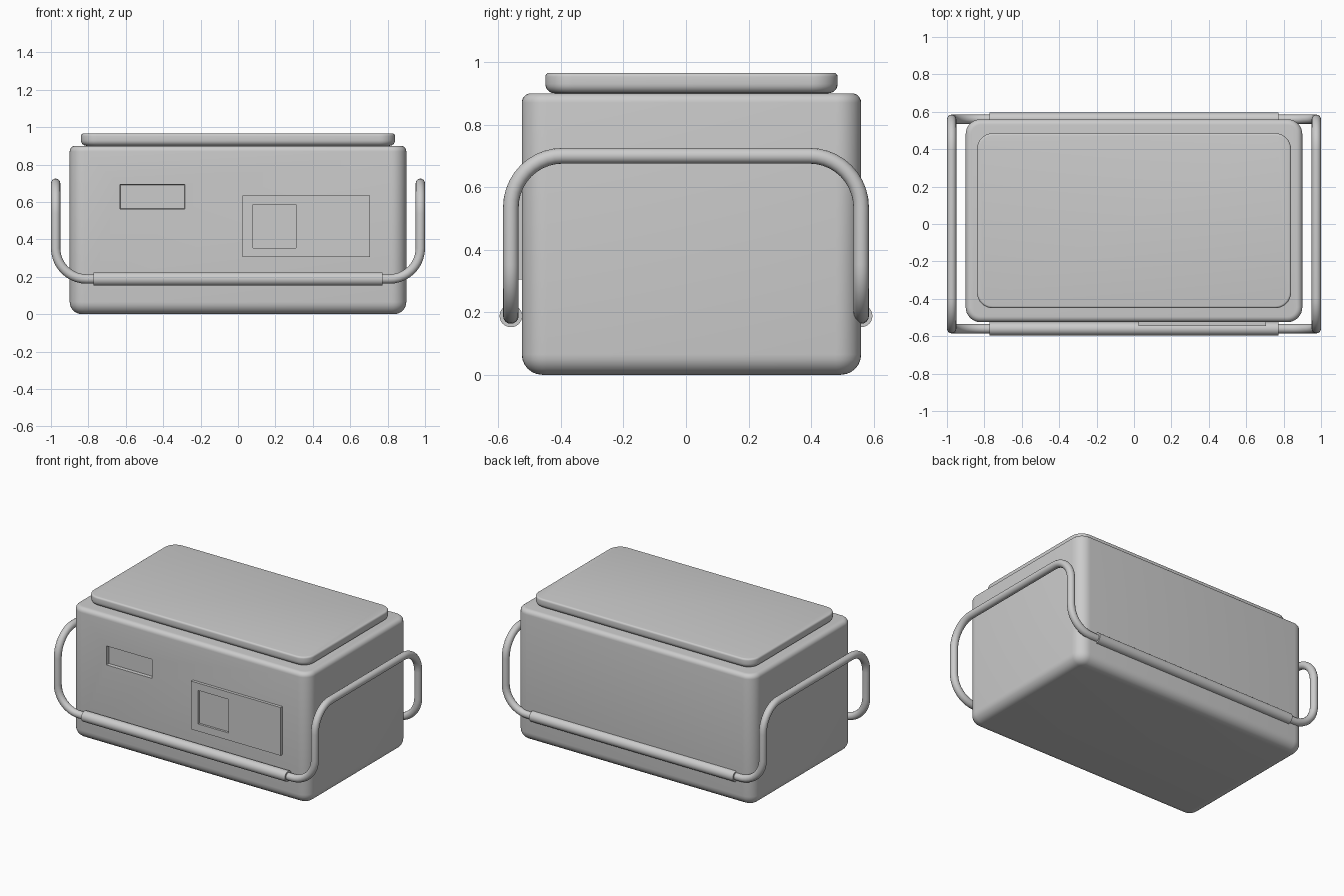
import bpy, bmesh, math
from mathutils import Vector

if "Cube" in bpy.data.objects:
    bpy.data.objects.remove(bpy.data.objects["Cube"])


def finish(bm, name, smooth=True):
    bmesh.ops.recalc_face_normals(bm, faces=bm.faces)
    mesh = bpy.data.meshes.new(name)
    bm.to_mesh(mesh)
    bm.free()
    obj = bpy.data.objects.new(name, mesh)
    bpy.context.collection.objects.link(obj)
    if smooth:
        shade(obj)
    return obj


def select(obj):
    bpy.ops.object.select_all(action='DESELECT')
    obj.select_set(True)
    bpy.context.view_layer.objects.active = obj


def shade(obj):
    select(obj)
    bpy.ops.object.shade_smooth_by_angle(angle=math.radians(35))


def arc(inset_c, z_c, r, a0, a1, n=6):
    # quarter-round profile points as (inset, z)
    angles = [math.radians(a0 + (a1 - a0) * i / n) for i in range(n + 1)]
    return [(inset_c - r * math.cos(a), z_c + r * math.sin(a)) for a in angles]


def rounded_slab(name, hx, y0, y1, radius, profile, n=8):
    # stack of rounded rectangles, capped at both ends
    bm = bmesh.new()
    rings = []
    for inset, z in profile:
        r = max(radius - inset, 0.004)
        ring = []
        for k, (x, y) in enumerate([(hx, y1), (-hx, y1), (-hx, y0), (hx, y0)]):
            cx = x - math.copysign(inset + r, x)
            cy = y - math.copysign(inset + r, y)
            for i in range(n + 1):
                a = math.pi / 2 * (k + i / n)
                ring.append(bm.verts.new((cx + r * math.cos(a), cy + r * math.sin(a), z)))
        rings.append(ring)
    for a, b in zip(rings, rings[1:]):
        for i in range(len(a)):
            j = (i + 1) % len(a)
            bm.faces.new((a[i], a[j], b[j], b[i]))
    bm.faces.new(rings[0][::-1])
    bm.faces.new(rings[-1])
    return finish(bm, name)


def box(name, x0, x1, y0, y1, z0, z1, taper=0.0):
    # taper narrows the +y end
    bm = bmesh.new()
    bmesh.ops.create_cube(bm, size=1)
    for v in bm.verts:
        t = taper if v.co.y > 0 else 0
        v.co = (x1 - t if v.co.x > 0 else x0 + t,
                y1 if v.co.y > 0 else y0,
                z1 - t * 0.3 if v.co.z > 0 else z0 + t * 0.3)
    return finish(bm, name, False)


def cut(obj, cutter):
    mod = obj.modifiers.new("recess", 'BOOLEAN')
    mod.operation = 'DIFFERENCE'
    mod.solver = 'EXACT'
    mod.object = cutter
    select(obj)
    bpy.ops.object.modifier_apply(modifier=mod.name)
    bpy.data.objects.remove(cutter)


def fillet_loop(corners, r, n=10):
    # closed path with right-angle corners rounded
    pts = []
    for i, c in enumerate(corners):
        u = (corners[i - 1] - c).normalized()
        w = (corners[(i + 1) % len(corners)] - c).normalized()
        centre = c + (u + w) * r
        for k in range(n + 1):
            a = math.pi / 2 * k / n
            pts.append(centre - w * r * math.cos(a) - u * r * math.sin(a))
    return pts


# main case with large lower rounding and small upper rounding
body = rounded_slab("case_body", 0.9, -0.525, 0.56, 0.08,
                    arc(0.065, 0.065, 0.065, -90, 0) + arc(0.03, 0.87, 0.03, 0, 90))
cut(body, box("slot_cutter", -0.64, -0.275, -0.6, -0.5, 0.56, 0.695, 0.012))
shade(body)

# lid
rounded_slab("lid", 0.84, -0.45, 0.485, 0.085,
             [(0.03, 0.895)] + arc(0.03, 0.93, 0.03, -90, 0) + arc(0.012, 0.953, 0.012, 0, 90, 4))

# front control panel with shallow square recess
panel = box("front_panel", 0.025, 0.705, -0.545, -0.515, 0.305, 0.635)
cut(panel, box("panel_cutter", 0.08, 0.31, -0.6, -0.53, 0.355, 0.585))

# continuous tubular carrying frame
BX, BY, LOW, HIGH = 0.975, 0.56, 0.188, 0.7
corners = [Vector(p) for p in (
    (BX, -BY, LOW), (BX, -BY, HIGH), (BX, BY, HIGH), (BX, BY, LOW),
    (-BX, BY, LOW), (-BX, BY, HIGH), (-BX, -BY, HIGH), (-BX, -BY, LOW))]
path = fillet_loop(corners, 0.165)
curve = bpy.data.curves.new("carry_frame", 'CURVE')
curve.dimensions = '3D'
curve.bevel_depth = 0.025
curve.bevel_resolution = 6
spline = curve.splines.new('POLY')
spline.points.add(len(path) - 1)
for p, co in zip(spline.points, path):
    p.co = (*co, 1)
spline.use_cyclic_u = True
frame = bpy.data.objects.new("carry_frame", curve)
bpy.context.collection.objects.link(frame)
select(frame)
bpy.ops.object.convert(target='MESH')
shade(bpy.context.view_layer.objects.active)

# sleeves around the long front and back rails
for side, y in (("front", -BY), ("back", BY)):
    bpy.ops.mesh.primitive_cylinder_add(vertices=32, radius=0.036, depth=1.545,
                                        location=(0, y, LOW), rotation=(0, math.pi / 2, 0))
    sleeve = bpy.context.object
    sleeve.name = side + "_rail_sleeve"
    shade(sleeve)
